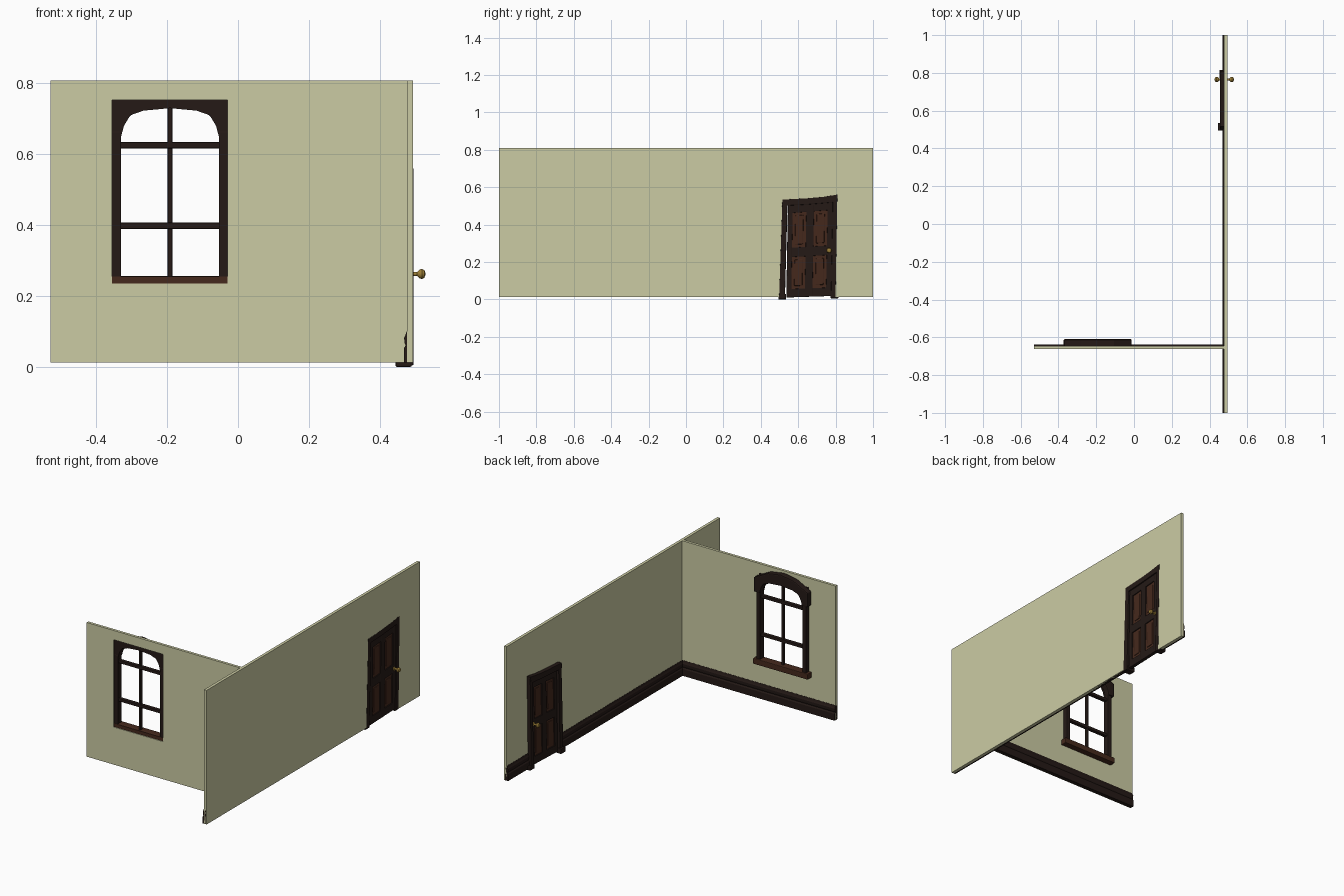
import bpy, bmesh, math
from mathutils import Vector

if "Cube" in bpy.data.objects:
    bpy.data.objects.remove(bpy.data.objects["Cube"])


def material(name, rgb):
    m = bpy.data.materials.new(name)
    m.diffuse_color = (*rgb, 1)
    m.use_nodes = True
    m.node_tree.nodes["Principled BSDF"].inputs["Base Color"].default_value = m.diffuse_color
    return m


PLASTER = material("plaster", (0.60, 0.60, 0.37))
DARK = material("dark_wood", (0.018, 0.010, 0.008))
RED = material("red_wood", (0.060, 0.022, 0.012))
BRASS = material("brass", (0.35, 0.22, 0.04))


def finish(name, bm, mat, bevel=0, smooth=False):
    bmesh.ops.recalc_face_normals(bm, faces=bm.faces)
    me = bpy.data.meshes.new(name)
    bm.to_mesh(me)
    bm.free()
    me.materials.append(mat)
    ob = bpy.data.objects.new(name, me)
    bpy.context.collection.objects.link(ob)
    if bevel:
        b = ob.modifiers.new("bevel", 'BEVEL')
        b.width, b.segments, b.limit_method = bevel, 2, 'ANGLE'
    if smooth:
        bpy.context.view_layer.objects.active = ob
        ob.select_set(True)
        bpy.ops.object.shade_smooth_by_angle(angle=math.radians(40))
        ob.select_set(False)
    return ob


def place(axis, p, d):
    return (d, p[0], p[1]) if axis == 'x' else (p[0], d, p[1])


def prism(name, pts, axis, a, b, mat, bevel=0):
    """Polygon in (y,z) or (x,z), extruded along the axis from a to b."""
    bm = bmesh.new()
    f = bm.faces.new([bm.verts.new(place(axis, p, a)) for p in pts])
    ext = bmesh.ops.extrude_face_region(bm, geom=[f])['geom']
    shift = Vector(place(axis, (0, 0), b - a))
    bmesh.ops.translate(bm, vec=shift, verts=[v for v in ext if isinstance(v, bmesh.types.BMVert)])
    return finish(name, bm, mat, bevel)


def ring(name, outer, inner, axis, a, b, mat, bevel=0):
    """Closed frame between two loops with equal point counts."""
    bm = bmesh.new()
    loops = [[bm.verts.new(place(axis, p, d)) for p in pts]
             for pts, d in ((outer, a), (inner, a), (inner, b), (outer, b))]
    n = len(outer)
    for k in range(4):
        l0, l1 = loops[k], loops[(k + 1) % 4]
        for i in range(n):
            j = (i + 1) % n
            bm.faces.new((l0[i], l0[j], l1[j], l1[i]))
    return finish(name, bm, mat, bevel)


def rect(u0, v0, u1, v1):
    return [(u0, v0), (u1, v0), (u1, v1), (u0, v1)]


# Walls
Z0, Z1 = 0.012, 0.808
XI, XO = 0.477, 0.494
for name, y0, y1 in (("end_wall", -1, -0.333), ("middle_wall", -0.333, 0.338)):
    prism(name, rect(y0, Z0, y1, Z1), 'x', XI, XO, PLASTER)
prism("door_wall", [(0.338, Z0), (0.505, Z0), (0.522, 0.526), (0.66, 0.532), (0.80, 0.55),
                    (0.79, Z0), (1, Z0), (1, Z1), (0.338, Z1)], 'x', XI, XO, PLASTER)
YO, YI = -0.662, -0.646
ring("window_wall", rect(-0.53, Z0, 0.13, Z1), rect(-0.355, 0.235, -0.03, 0.753),
     'y', YO, YI, PLASTER)
prism("corner_wall", rect(0.13, Z0, XI, Z1), 'y', YO, YI, PLASTER)

# Moulded skirting: (distance out from the wall face, height)
PROFILE = [(-0.012, Z0), (0.009, Z0), (0.009, 0.052), (0.004, 0.06), (0.007, 0.068),
           (0.008, 0.082), (0.004, 0.09), (0.001, 0.1), (-0.006, 0.1), (-0.012, 0.09)]


def skirting(name, axis, a, b):
    if axis == 'y':
        pts = [(XI - d, z) for d, z in PROFILE]
    else:
        pts = [(YI + d, z) for d, z in PROFILE]
    prism(name, pts, axis, a, b, DARK)


skirting("skirting_long", 'y', -1.0, 0.51)
skirting("skirting_past_door", 'y', 0.79, 1.0)
skirting("skirting_window", 'x', -0.53, XI)

# Window: arched casing, jambs, sill and glazing bars
CX = -0.192


def mirrored(half):
    """Half outline (offset from centre, z), from the side to the top centre."""
    return ([(CX - u, z) for u, z in half] + [(CX + u, z) for u, z in reversed(half[:-1])])


inner = [(0.138, 0.65), (0.130, 0.68), (0.112, 0.71), (0.075, 0.723), (0.0, 0.73)]
outer = [(0.178, 0.65), (0.178, 0.735), (0.145, 0.752), (0.085, 0.783), (0.0, 0.797)]
prism("window_head_casing", mirrored(outer) + mirrored(inner)[::-1],
      'y', -0.648, -0.612, DARK, 0.006)
sq = [(0.163, 0.66), (0.163, 0.753), (0.12, 0.753), (0.07, 0.753), (0, 0.753)]
prism("window_head_lining", mirrored(sq) + mirrored(inner)[::-1], 'y', -0.655, -0.645, DARK)
for side, s in (("left", -1), ("right", 1)):
    u0, u1 = sorted((CX + s * 0.138, CX + s * 0.164))
    prism("window_jamb_" + side, rect(u0, 0.25, u1, 0.665), 'y', -0.656, -0.618, DARK, 0.003)
prism("window_sill", rect(CX - 0.163, 0.235, CX + 0.163, 0.255), 'y', -0.658, -0.64, RED)
prism("window_ledge", rect(CX - 0.18, 0.222, CX + 0.18, 0.256), 'y', -0.648, -0.61, RED, 0.004)
prism("window_bar_upright", rect(CX - 0.007, 0.25, CX + 0.007, 0.735), 'y', -0.648, -0.630, DARK, 0.003)
for name, z in (("upper", 0.625), ("lower", 0.398)):
    prism("window_bar_" + name, rect(CX - 0.142, z - 0.009, CX + 0.142, z + 0.009),
          'y', -0.650, -0.628, DARK, 0.003)

# Crooked door frame
FX0, FX1 = 0.456, 0.4955
prism("door_jamb_left", [(0.497, 0.004), (0.529, 0.004), (0.543, 0.52), (0.515, 0.533)],
      'x', FX0, FX1, DARK, 0.003)
prism("door_jamb_right", [(0.775, 0.01), (0.8, 0.01), (0.81, 0.558), (0.785, 0.54)],
      'x', FX0, FX1, DARK, 0.003)
prism("door_head", [(0.513, 0.50), (0.515, 0.534), (0.65, 0.541), (0.735, 0.549), (0.811, 0.561),
                    (0.803, 0.52), (0.65, 0.507)], 'x', FX0 - 0.002, FX1, DARK, 0.003)
prism("door_plinth_left", rect(0.494, 0.0, 0.535, 0.03), 'x', 0.445, 0.49, DARK, 0.003)
prism("door_plinth_right", rect(0.773, 0.006, 0.815, 0.03), 'x', 0.452, 0.49, DARK, 0.003)

# Door leaf, laid out in a unit square that is warped to a crooked quad
QA, QB, QC, QD = (Vector(q) for q in ((0.536, 0.010), (0.777, 0.018), (0.787, 0.53), (0.545, 0.51)))


def warp(pts):
    return [tuple(QA.lerp(QB, u).lerp(QD.lerp(QC, u), v)) for u, v in pts]


US = ((0.11, 0.41), (0.58, 0.88))
VS = ((0.09, 0.43), (0.53, 0.90))
prism("door_core", warp(rect(0.05, 0.02, 0.95, 0.98)), 'x', 0.475, 0.481, DARK)
for name, u0, u1 in (("hinge", 0, US[0][0]), ("middle", US[0][1], US[1][0]), ("lock", US[1][1], 1)):
    prism("door_stile_" + name, warp(rect(u0, 0, u1, 1)), 'x', 0.467, 0.489, DARK, 0.002)
for name, v0, v1 in (("bottom", 0, VS[0][0]), ("lock", VS[0][1], VS[1][0]), ("top", VS[1][1], 1)):
    prism("door_rail_" + name, warp(rect(0.02, v0, 0.98, v1)), 'x', 0.4675, 0.4885, DARK, 0.002)
for i, (u0, u1) in enumerate(US):
    for j, (v0, v1) in enumerate(VS):
        tag = f"{i}_{j}"
        prism("door_panel_" + tag, warp(rect(u0, v0, u1, v1)), 'x', 0.473, 0.483, RED)
        prism("door_raised_panel_" + tag, warp(rect(u0 + 0.06, v0 + 0.03, u1 - 0.06, v1 - 0.03)),
              'x', 0.469, 0.487, RED, 0.004)

# Door knobs, turned about the x axis
KNOB = [(0.0, 0.0), (0.0, 0.011), (0.012, 0.011), (0.015, 0.006), (0.026, 0.006),
        (0.032, 0.012), (0.039, 0.0145), (0.046, 0.011), (0.05, 0.0)]
for side, s in (("outside", 1), ("inside", -1)):
    bm = bmesh.new()
    base = 0.478 + s * 0.002
    vs = [bm.verts.new((base + s * d, 0.765, 0.262 + r)) for d, r in KNOB]
    es = [bm.edges.new(p) for p in zip(vs, vs[1:])]
    bmesh.ops.spin(bm, geom=vs + es, cent=(0, 0.765, 0.262), axis=(1, 0, 0),
                   angle=math.tau, steps=16)
    bmesh.ops.remove_doubles(bm, verts=bm.verts, dist=0.0003)
    finish("door_knob_" + side, bm, BRASS, smooth=True)
